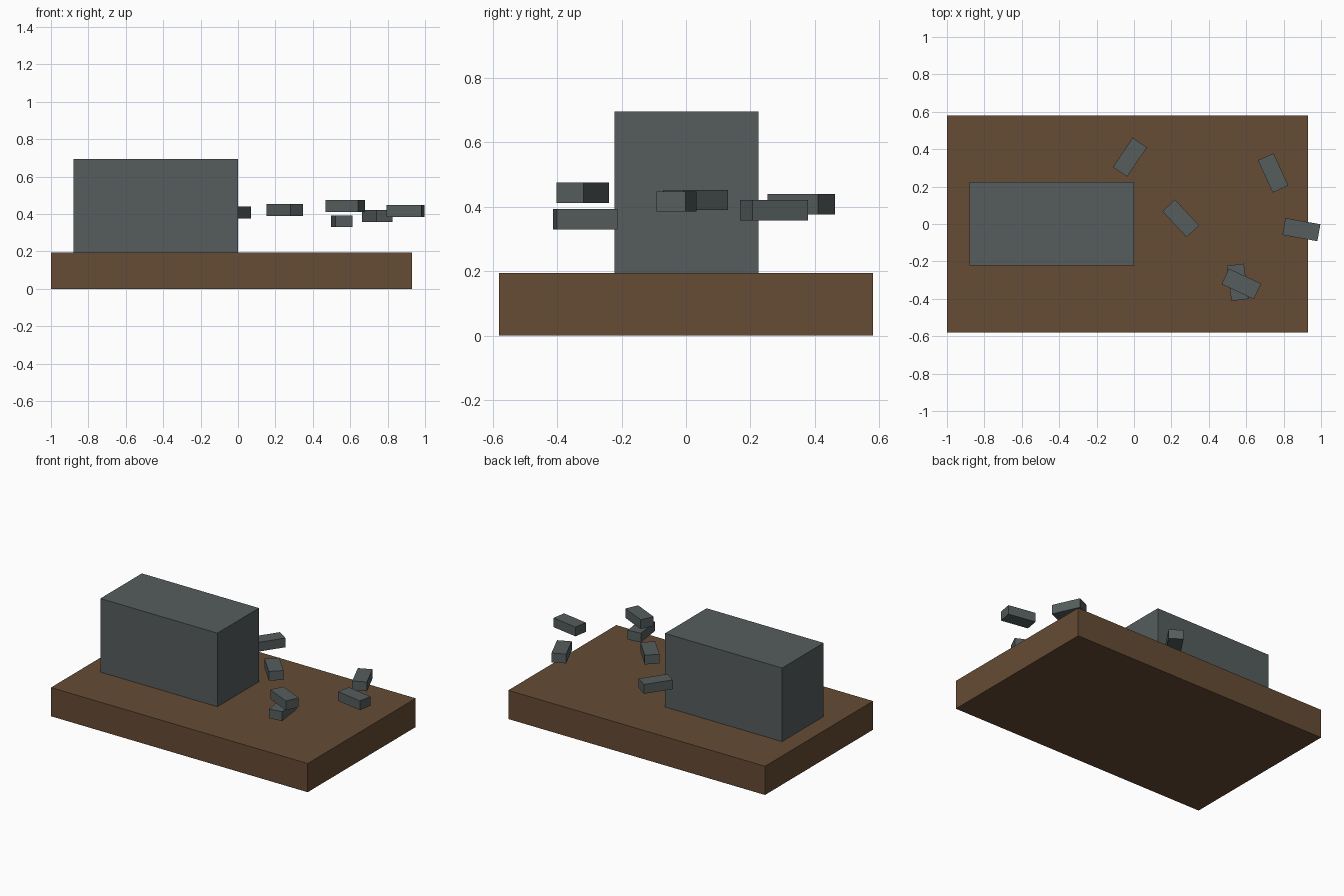
import bpy
import math

if "Cube" in bpy.data.objects:
    bpy.data.objects.remove(bpy.data.objects["Cube"])


def material(name, rgb):
    m = bpy.data.materials.new(name)
    m.diffuse_color = (*rgb, 1.0)
    m.use_nodes = True
    m.node_tree.nodes["Principled BSDF"].inputs["Base Color"].default_value = m.diffuse_color
    return m


brown = material("earth brown", (0.133, 0.072, 0.035))
grey = material("stone grey", (0.093, 0.110, 0.110))


def box(name, centre, size, mat, angle=0.0):
    """Cuboid turned about z by angle (degrees)."""
    bpy.ops.mesh.primitive_cube_add(size=1, location=centre,
                                    rotation=(0, 0, math.radians(angle)))
    ob = bpy.context.object
    ob.name = name
    ob.scale = size
    bpy.ops.object.transform_apply(location=False, rotation=False, scale=True)
    ob.data.materials.append(mat)
    return ob


# Ground slab and the large block standing on it
box("ground_slab", (-0.035, 0, 0.0975), (1.93, 1.16, 0.195), brown)
box("large_block", (-0.44, 0.002, 0.445), (0.88, 0.446, 0.50), grey)

# Loose floating bricks: x, y, z, turn
bricks = [
    (-0.022, 0.357, 0.408, 56),
    (0.250, 0.030, 0.421, -47),
    (0.744, 0.273, 0.389, -65.5),
    (0.895, -0.030, 0.416, -10),
    (0.574, -0.320, 0.443, -25),
    (0.554, -0.312, 0.361, 97.5),
]
for i, (x, y, z, turn) in enumerate(bricks, 1):
    box(f"loose_brick_{i}", (x, y, z), (0.19, 0.092, 0.063), grey, turn)
